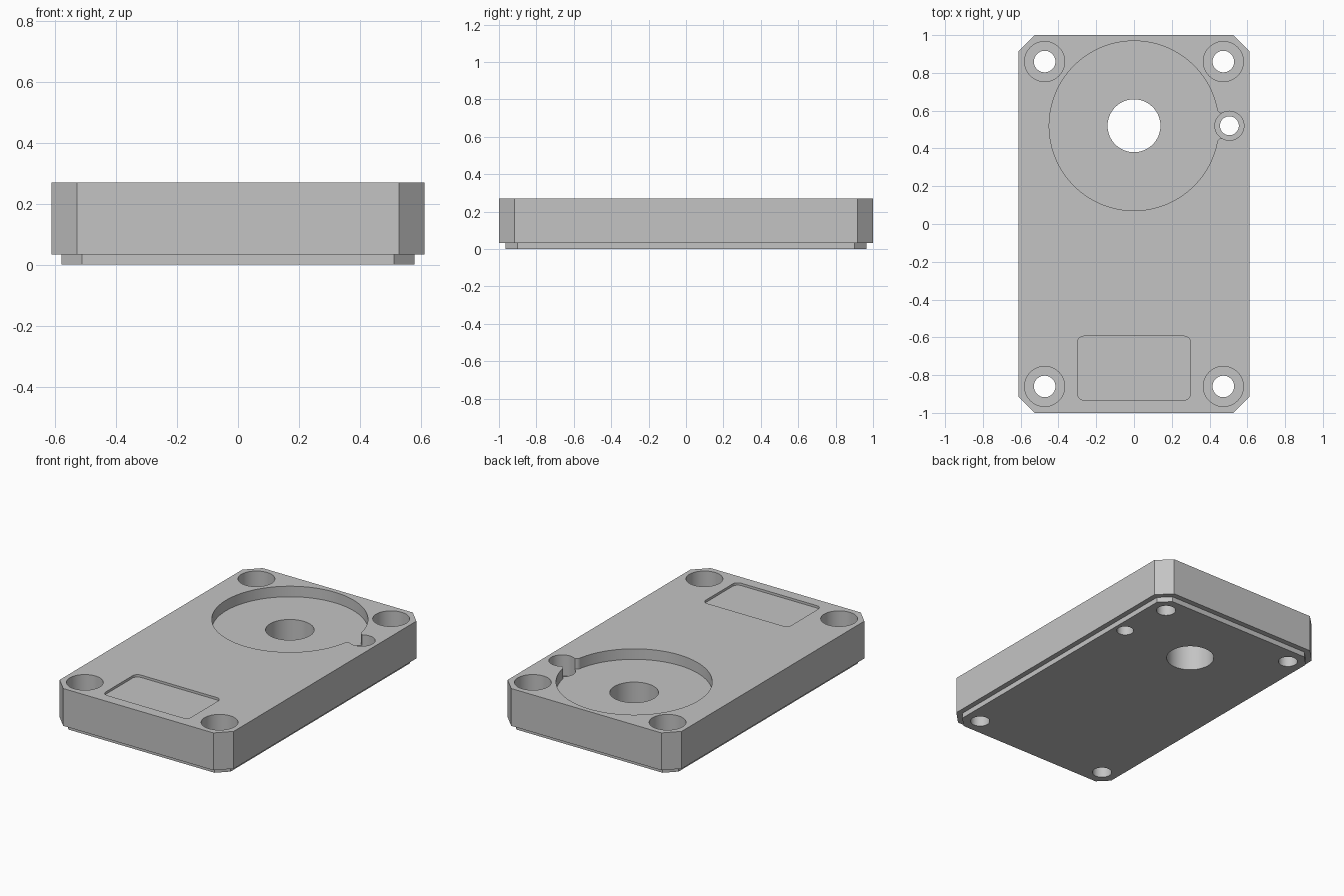
import bpy, bmesh, math

cube = bpy.data.objects.get("Cube")
if cube:
    bpy.data.objects.remove(cube, do_unlink=True)

grey = bpy.data.materials.new("light_grey")
grey.use_nodes = True
grey.diffuse_color = (0.55, 0.55, 0.55, 1)
grey.node_tree.nodes["Principled BSDF"].inputs["Base Color"].default_value = grey.diffuse_color

TOP = 0.27
OVER = 0.1  # overshoot of the cutters


def prism(name, outline, z0, z1):
    """Extrude a counter-clockwise outline from z0 to z1."""
    bm = bmesh.new()
    face = bm.faces.new([bm.verts.new((x, y, z0)) for x, y in outline])
    ext = bmesh.ops.extrude_face_region(bm, geom=[face])
    verts = [g for g in ext["geom"] if isinstance(g, bmesh.types.BMVert)]
    bmesh.ops.translate(bm, verts=verts, vec=(0, 0, z1 - z0))
    bmesh.ops.recalc_face_normals(bm, faces=bm.faces)
    mesh = bpy.data.meshes.new(name)
    bm.to_mesh(mesh)
    bm.free()
    mesh.materials.append(grey)
    obj = bpy.data.objects.new(name, mesh)
    bpy.context.collection.objects.link(obj)
    return obj


def chamfered(hx, hy, c):
    return [(-hx + c, -hy), (hx - c, -hy), (hx, -hy + c), (hx, hy - c),
            (hx - c, hy), (-hx + c, hy), (-hx, hy - c), (-hx, -hy + c)]


def arc(cx, cy, r, start, sweep, n):
    return [(cx + r * math.cos(start + sweep * i / n),
             cy + r * math.sin(start + sweep * i / n)) for i in range(n)]


def circle(cx, cy, r, n=64):
    return arc(cx, cy, r, 0, math.tau, n)


def rounded_rect(cx, cy, hx, hy, r):
    corners = [(1, 1), (-1, 1), (-1, -1), (1, -1)]
    pts = []
    for i, (sx, sy) in enumerate(corners):
        a = i * math.pi / 2
        x, y = cx + sx * (hx - r), cy + sy * (hy - r)
        pts += arc(x, y, r, a, math.pi / 2, 8)
        pts.append((x + r * math.cos(a + math.pi / 2), y + r * math.sin(a + math.pi / 2)))
    return pts


def boolean(target, tool, operation="DIFFERENCE"):
    mod = target.modifiers.new("bool", "BOOLEAN")
    mod.operation = operation
    mod.solver = "EXACT"
    mod.object = tool
    bpy.context.view_layer.objects.active = target
    bpy.ops.object.modifier_apply(modifier=mod.name)
    bpy.data.objects.remove(tool, do_unlink=True)


def cut(outline, depth):
    """Sink a pocket of the given depth into the top."""
    boolean(plate, prism("cutter", outline, TOP - depth, TOP + OVER))


# Chamfered plate with a stepped-in base lip
plate = prism("mounting_plate", chamfered(0.611, 1.0, 0.084), 0.033, TOP)
boolean(plate, prism("base_lip", chamfered(0.578, 0.966, 0.066), 0, 0.1), "UNION")

THROUGH = TOP + OVER
BORE = 0.133

# Round recess with its centre hole
cy = 0.52
cut(circle(0, cy, 0.449, 128), 0.067)
cut(circle(0, cy, 0.14), THROUGH)

# Eased opening from the recess into the side screw hole
half = [(0.40, 0.082), (0.441, 0.082), (0.451, 0.070), (0.460, 0.065), (0.470, 0.068)]
neck = [(x, cy - y) for x, y in half] + [(x, cy + y) for x, y in reversed(half)]
cut(neck, 0.067)

# Side screw hole
cut(circle(0.505, cy, 0.077), BORE)
cut(circle(0.505, cy, 0.05), THROUGH)

# Counterbored corner screw holes
for sx in (-1, 1):
    for sy in (-1, 1):
        cut(circle(sx * 0.473, sy * 0.86, 0.106), BORE)
        cut(circle(sx * 0.473, sy * 0.86, 0.057), THROUGH)

# Shallow label pocket
cut(rounded_rect(0, -0.763, 0.30, 0.169, 0.035), 0.015)

bpy.ops.object.select_all(action="DESELECT")
plate.select_set(True)
bpy.context.view_layer.objects.active = plate
bpy.ops.object.shade_smooth_by_angle(angle=math.radians(30))
